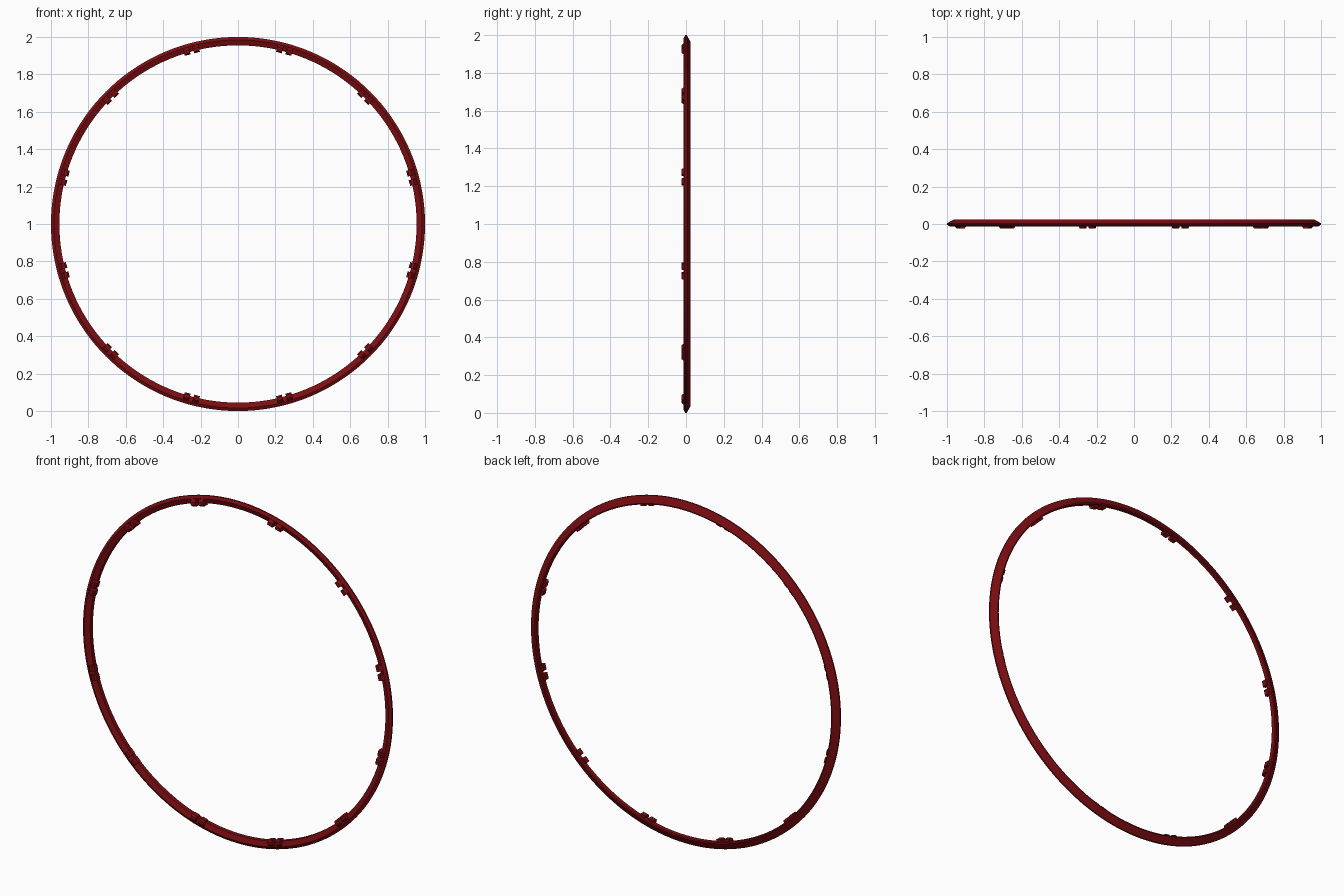
import bpy, bmesh, math
from mathutils import Matrix, Vector

cube = bpy.data.objects.get("Cube")
if cube:
    bpy.data.objects.remove(cube, do_unlink=True)

red = bpy.data.materials.new("dark red")
red.use_nodes = True
colour = (0.2, 0.004, 0.006, 1)
red.diffuse_color = colour
red.node_tree.nodes["Principled BSDF"].inputs["Base Color"].default_value = colour


def add_object(name, bm):
    bmesh.ops.recalc_face_normals(bm, faces=bm.faces)
    mesh = bpy.data.meshes.new(name)
    bm.to_mesh(mesh)
    bm.free()
    mesh.materials.append(red)
    obj = bpy.data.objects.new(name, mesh)
    bpy.context.collection.objects.link(obj)
    return obj


# Ring: a closed (radius, y) section swept round the y axis
SECTION = [(0.955, -0.002), (0.984, -0.013), (1.0, -0.004),
           (1.0, 0.004), (0.962, 0.025), (0.955, 0.023)]
STEPS = 144
bm = bmesh.new()
loops = []
for i in range(STEPS):
    a = 2 * math.pi * i / STEPS
    loops.append([bm.verts.new((r * math.cos(a), y, 1 + r * math.sin(a)))
                  for r, y in SECTION])
n = len(SECTION)
for i in range(STEPS):
    p, q = loops[i], loops[(i + 1) % STEPS]
    for j in range(n):
        bm.faces.new((p[j], p[(j + 1) % n], q[(j + 1) % n], q[j]))
ring = add_object("ring", bm)
bpy.context.view_layer.objects.active = ring
ring.select_set(True)
bpy.ops.object.shade_smooth_by_angle(angle=math.radians(20))
ring.select_set(False)

# Clips: twelve pairs of small chamfered lugs hooked over the inner front edge
LUG = [(0.942, 0.012), (0.942, -0.016), (0.95, -0.025),
       (0.968, -0.025), (0.982, -0.012), (0.96, 0.012)]
bm = bmesh.new()
for k in range(12):
    turn = Matrix.Rotation(-math.radians(15 + 30 * k), 4, 'Y')
    for centre in (-0.026, 0.026):
        sides = []
        for t in (centre - 0.016, centre + 0.016):
            sides.append([bm.verts.new(turn @ Vector((r, y, t)) + Vector((0, 0, 1)))
                          for r, y in LUG])
        a, b = sides
        bm.faces.new(a)
        bm.faces.new(b[::-1])
        for j in range(len(LUG)):
            k2 = (j + 1) % len(LUG)
            bm.faces.new((a[j], b[j], b[k2], a[k2]))
add_object("clip_lugs", bm)
